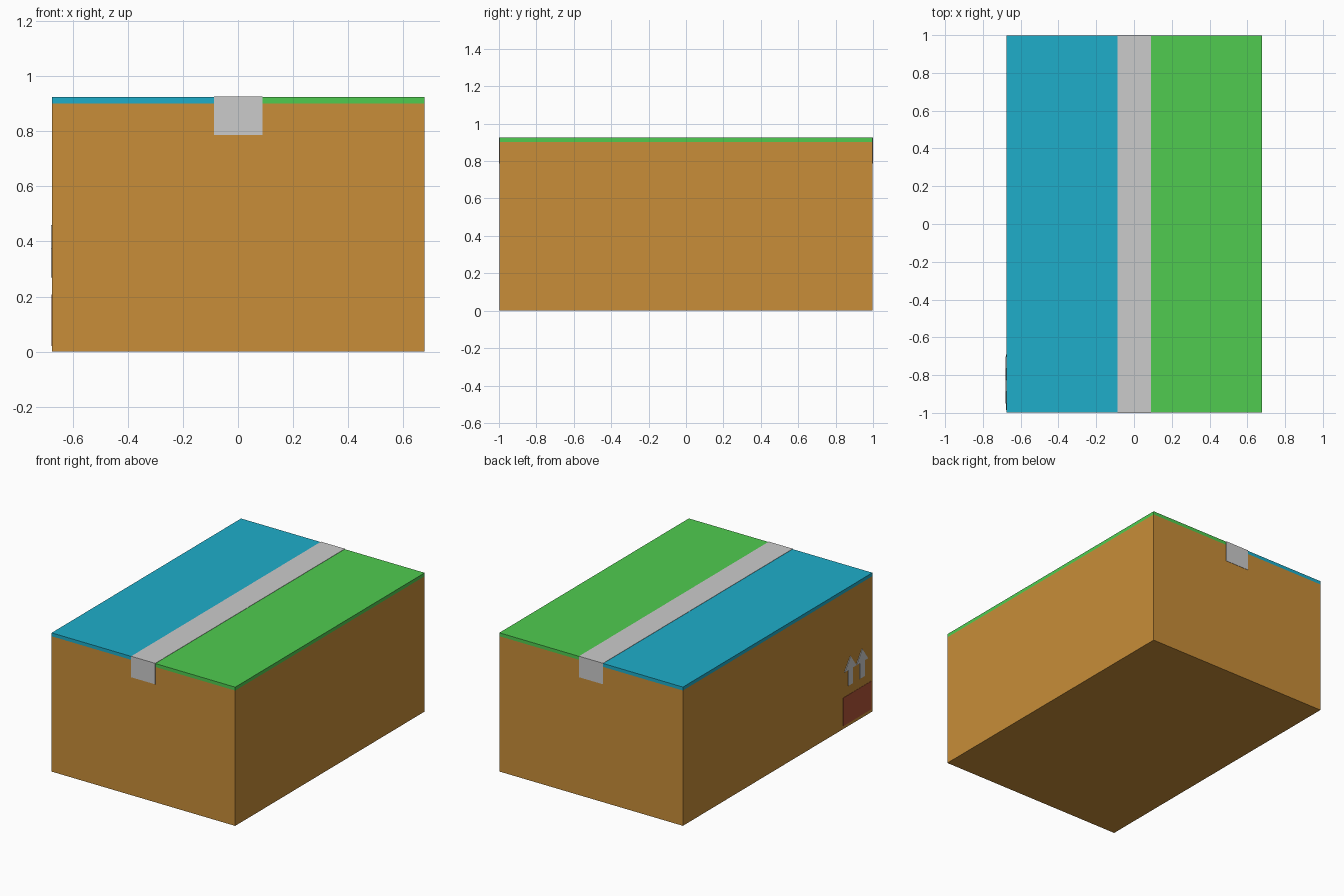
import bpy, bmesh

if "Cube" in bpy.data.objects:
    bpy.data.objects.remove(bpy.data.objects["Cube"])


def material(name, rgb):
    m = bpy.data.materials.new(name)
    m.diffuse_color = (*rgb, 1)
    m.use_nodes = True
    m.node_tree.nodes["Principled BSDF"].inputs["Base Color"].default_value = m.diffuse_color
    return m


def make_object(name, bm, mat=None):
    bmesh.ops.recalc_face_normals(bm, faces=bm.faces)
    mesh = bpy.data.meshes.new(name)
    bm.to_mesh(mesh)
    bm.free()
    ob = bpy.data.objects.new(name, mesh)
    bpy.context.collection.objects.link(ob)
    if mat:
        mesh.materials.append(mat)
    return ob


def prism(name, points, direction, mat=None):
    """Extrude a closed outline along a direction."""
    bm = bmesh.new()
    face = bm.faces.new([bm.verts.new(p) for p in points])
    new = bmesh.ops.extrude_face_region(bm, geom=[face], use_keep_orig=True)["geom"]
    bmesh.ops.translate(bm, vec=direction,
                        verts=[v for v in new if isinstance(v, bmesh.types.BMVert)])
    return make_object(name, bm, mat)


def box(name, x0, x1, y0, y1, z0, z1, mat=None):
    pts = [(x0, y0, z0), (x1, y0, z0), (x1, y1, z0), (x0, y1, z0)]
    return prism(name, pts, (0, 0, z1 - z0), mat)


cardboard = material("cardboard", (0.58, 0.27, 0.04))
blue = material("left_flap_blue", (0.013, 0.42, 0.59))
green = material("right_flap_green", (0.08, 0.60, 0.08))
red = material("label_red", (0.45, 0.09, 0.04))

CX, HX, HY = 0.001, 0.677, 0.998
SIDE = CX - HX          # x of the left wall
SEAM, TOP = 0.902, 0.925

# Carton body and the two closed lid flaps
box("carton_body", SIDE, CX + HX, -HY, HY, 0, SEAM, cardboard)
box("left_flap", SIDE, CX, -HY, HY, SEAM, TOP, blue)
box("right_flap", CX, CX + HX, -HY, HY, SEAM, TOP, green)

# Packing tape: one thin strip along the seam, folded over both ends
t, drop = 0.002, 0.787
outline = [(-HY - t, drop), (-HY - t, TOP + t), (HY + t, TOP + t), (HY + t, drop),
           (HY, drop), (HY, TOP), (-HY, TOP), (-HY, drop)]
prism("packing_tape", [(-0.088, y, z) for y, z in outline], (0.177, 0, 0))

# Two "this way up" arrows on the left wall
for i, y in enumerate((-0.764, -0.887)):
    arrow = [(-0.025, 0.27), (0.025, 0.27), (0.025, 0.375), (0.062, 0.375),
             (0, 0.46), (-0.062, 0.375), (-0.025, 0.375)]
    prism(f"up_arrow_{i + 1}", [(SIDE, y + dy, z) for dy, z in arrow], (-0.004, 0, 0))

# Plain sticker below the arrows
box("sticker", SIDE - 0.002, SIDE, -0.985, -0.69, 0.02, 0.208, red)
